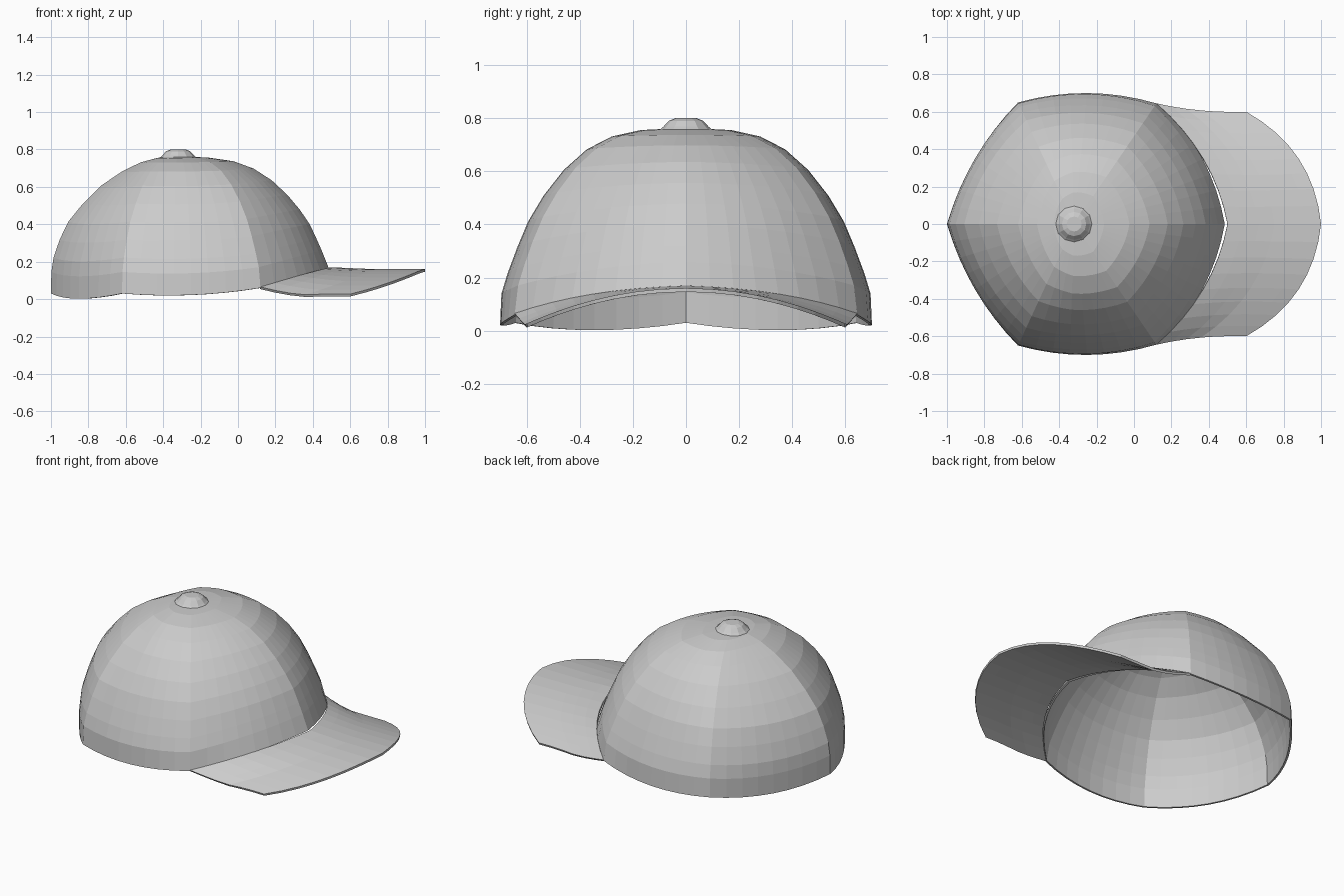
import bpy
from math import cos, sin, pi
from mathutils import Vector

cube = bpy.data.objects.get("Cube")
if cube:
    bpy.data.objects.remove(cube, do_unlink=True)

grey = bpy.data.materials.new("light_grey_cloth")
grey.use_nodes = True
COLOUR = (0.6, 0.6, 0.6, 1)
grey.diffuse_color = COLOUR
grey.node_tree.nodes["Principled BSDF"].inputs["Base Color"].default_value = COLOUR

STEPS = 8            # facets across each cloth panel
CENTRE = Vector((-0.32, 0, 0))
TOP = 0.763


def make(name, verts, faces, thickness=0):
    mesh = bpy.data.meshes.new(name)
    mesh.from_pydata(verts, [], faces)
    mesh.materials.append(grey)
    obj = bpy.data.objects.new(name, mesh)
    bpy.context.collection.objects.link(obj)
    if thickness:
        mod = obj.modifiers.new("cloth_thickness", 'SOLIDIFY')
        mod.thickness = thickness
        mod.offset = -1
    return obj


def arc(a, mid, b):
    """Quadratic curve from a to b that passes through mid."""
    a, mid, b = Vector(a), Vector(mid), Vector(b)
    c = 2 * mid - (a + b) / 2
    ts = [i / STEPS for i in range(STEPS + 1)]
    return [a * (1 - t) ** 2 + c * 2 * t * (1 - t) + b * t * t for t in ts]


def mirrored(points):
    return [Vector((p.x, -p.y, p.z)) for p in reversed(points)]


# Lower edge of the crown: back, side and front panels, then the other half
back, corner, temple, front = (-1, 0, 0.03), (-0.62, 0.65, 0.03), (0.12, 0.645, 0.06), (0.5, 0, 0.165)
back_edge = arc(back, (-0.85, 0.35, 0.002), corner)
side_edge = arc(corner, (-0.25, 0.7, 0.022), temple)
front_edge = arc(temple, (0.37, 0.35, 0.133), front)
half = back_edge + side_edge[1:] + front_edge[1:]
rim = half + mirrored(half)[1:-1]

# Crown profile: height, relative radius at front and sides, relative radius at back
PROFILE = [(0, 1, 1), (0.12, 1, 1), (0.2, 0.968, 0.99), (0.3, 0.915, 0.943),
           (0.4, 0.858, 0.88), (0.5, 0.775, 0.764), (0.6, 0.665, 0.62),
           (0.68, 0.54, 0.45), (0.73, 0.405, 0.3), (0.755, 0.25, 0.17), (TOP, 0, 0)]


def radius(z, backness):
    for (z0, f0, b0), (z1, f1, b1) in zip(PROFILE, PROFILE[1:]):
        if z <= z1:
            t = (z - z0) / (z1 - z0)
            f, b = f0 + (f1 - f0) * t, b0 + (b1 - b0) * t
            return f + (b - f) * backness
    return 0


# Crown
n = len(rim)
verts, faces = [], []
levels = [p[0] for p in PROFILE[:-1]]
for level in levels:
    for p in rim:
        z = p.z + level * (TOP - p.z) / TOP
        out = Vector((p.x, p.y, 0)) - CENTRE
        k = radius(z, max(0, -out.normalized().x))
        verts.append(CENTRE + out * k + Vector((0, 0, z)))
verts.append(CENTRE + Vector((0, 0, TOP)))
for r in range(len(levels) - 1):
    for j in range(n):
        a, b = r * n + j, r * n + (j + 1) % n
        faces.append((a, a + n, b + n, b))
last = (len(levels) - 1) * n
faces += [(last + j, len(verts) - 1, last + (j + 1) % n) for j in range(n)]
make("crown", verts, faces, 0.012)

# Brim: rows running from the crown edge out to the curved lip
lip_half = arc((0.6, 0.6, 0), (0.88, 0.35, 0), (1, 0, 0))
lip = lip_half + mirrored(lip_half)[1:]
inner = front_edge + mirrored(front_edge)[1:]
ROWS = 6
m = len(lip)
verts, faces = [], []
for r in range(ROWS + 1):
    s = r / ROWS
    for a, b in zip(inner, lip):
        x, y = a.x + (b.x - a.x) * s, a.y + (b.y - a.y) * s
        y *= 1 - 0.1 * s * (1 - s)
        drooped = 0.16 - 0.37 * y * y
        z = a.z + 0.005 + (drooped - a.z - 0.005) * min(1, s * 2.2)
        verts.append((x, y, z))
for r in range(ROWS):
    for j in range(m - 1):
        a = r * m + j
        faces.append((a, a + 1, a + 1 + m, a + m))
make("brim", verts, faces, 0.014)

# Button on top
SIDES = 12
verts, faces = [], []
rings = [(0.1, 0.755), (0.085, 0.768), (0.065, 0.79), (0.04, 0.8)]
for rad, z in rings:
    for j in range(SIDES):
        a = 2 * pi * j / SIDES
        verts.append(CENTRE + Vector((rad * cos(a), rad * sin(a), z)))
for r in range(len(rings) - 1):
    for j in range(SIDES):
        a, b = r * SIDES + j, r * SIDES + (j + 1) % SIDES
        faces.append((a, b, b + SIDES, a + SIDES))
faces.append(tuple(range((len(rings) - 1) * SIDES, len(rings) * SIDES)))
make("top_button", verts, faces)
